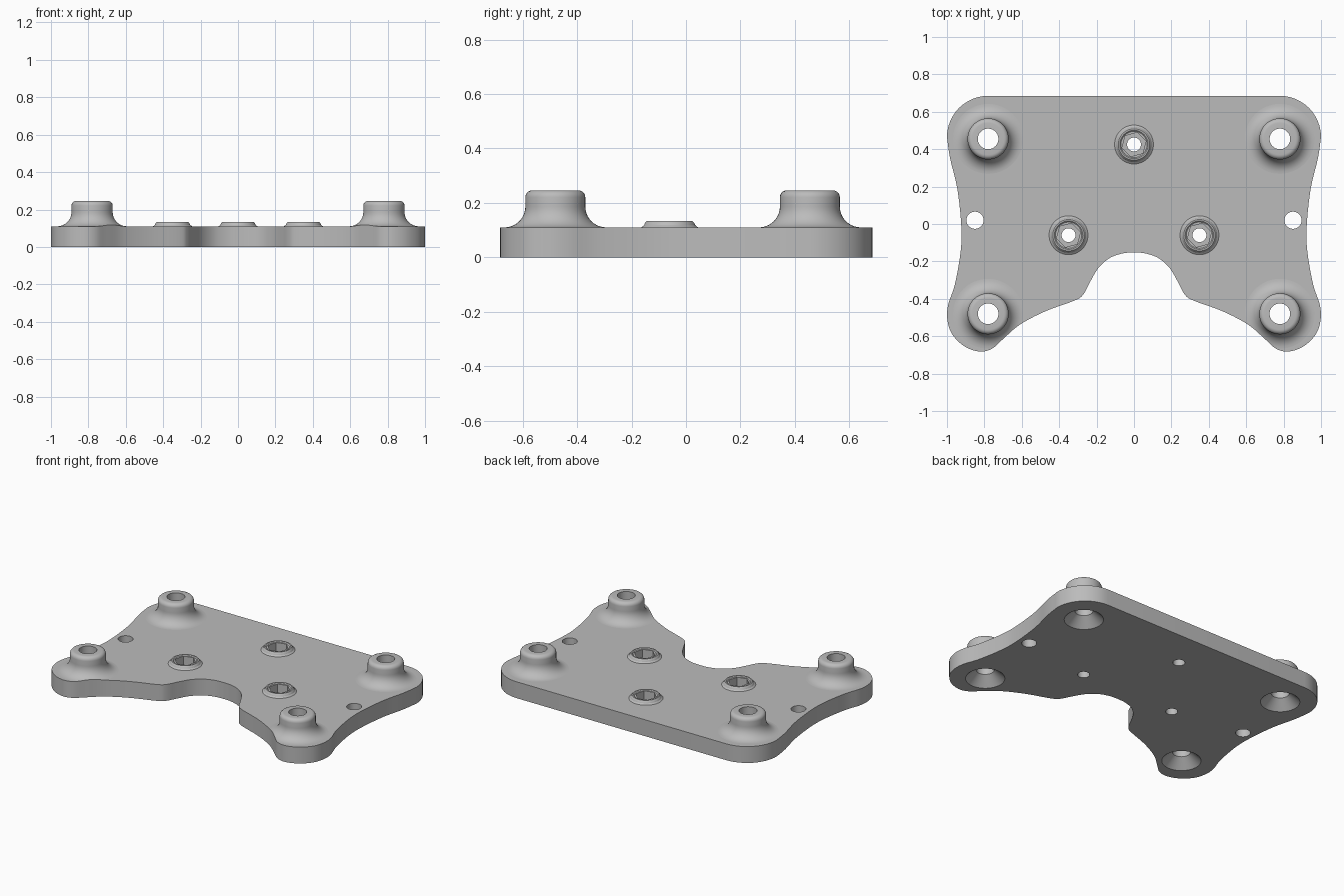
import bpy, bmesh, math
from mathutils import Vector

cube = bpy.data.objects.get("Cube")
if cube:
    bpy.data.objects.remove(cube, do_unlink=True)

T = 0.11                                   # plate thickness
POSTS = [(sx * 0.78, y) for sx in (-1, 1) for y in (0.455, -0.48)]
NUTS = [(0, 0.425), (-0.35, -0.06), (0.35, -0.06)]
PINS = [(-0.85, 0.02), (0.85, 0.02)]

metal = bpy.data.materials.new("plain grey")
metal.use_nodes = True
GREY = (0.5, 0.5, 0.5, 1)
metal.diffuse_color = GREY
metal.node_tree.nodes["Principled BSDF"].inputs["Base Color"].default_value = GREY


def make(name, bm):
    bmesh.ops.recalc_face_normals(bm, faces=bm.faces)
    me = bpy.data.meshes.new(name)
    bm.to_mesh(me)
    bm.free()
    me.materials.append(metal)
    ob = bpy.data.objects.new(name, me)
    bpy.context.collection.objects.link(ob)
    return ob


def prism(name, pts, z0, z1):
    """Extrude a flat outline between two heights."""
    bm = bmesh.new()
    face = bm.faces.new([bm.verts.new((x, y, z0)) for x, y in pts])
    top = bmesh.ops.extrude_face_region(bm, geom=[face])["geom"]
    bmesh.ops.translate(bm, vec=(0, 0, z1 - z0),
                        verts=[v for v in top if isinstance(v, bmesh.types.BMVert)])
    return make(name, bm)


def lathe(name, profile, centre, n=48, ring=False):
    """Spin (radius, z) points; a ring joins last to first, otherwise ends are capped."""
    bm = bmesh.new()
    rows = [[bm.verts.new((centre[0] + r * math.cos(2 * math.pi * i / n),
                           centre[1] + r * math.sin(2 * math.pi * i / n), z))
             for i in range(n)] for r, z in profile]
    pairs = list(zip(rows, rows[1:]))
    if ring:
        pairs.append((rows[-1], rows[0]))
    else:
        bm.faces.new(rows[0])
        bm.faces.new(rows[-1])
    for a, b in pairs:
        for i in range(n):
            j = (i + 1) % n
            bm.faces.new((a[i], a[j], b[j], b[i]))
    return make(name, bm)


def ngon(c, r, n, turn=0.0):
    return [(c[0] + r * math.cos(turn + 2 * math.pi * i / n),
             c[1] + r * math.sin(turn + 2 * math.pi * i / n)) for i in range(n)]


def arc(cx, cz, r, a0, a1, n):
    return [(cx + r * math.cos(math.radians(a0 + (a1 - a0) * i / n)),
             cz + r * math.sin(math.radians(a0 + (a1 - a0) * i / n))) for i in range(n + 1)]


def boolean(ob, tool, op="DIFFERENCE"):
    mod = ob.modifiers.new("cut", "BOOLEAN")
    mod.operation, mod.object, mod.solver = op, tool, "EXACT"
    activate(ob)
    bpy.ops.object.modifier_apply(modifier=mod.name)


def activate(ob):
    bpy.ops.object.select_all(action="DESELECT")
    ob.select_set(True)
    bpy.context.view_layer.objects.active = ob


def drop(ob):
    bpy.data.objects.remove(ob, do_unlink=True)


def smooth(ob):
    activate(ob)
    bpy.ops.object.shade_smooth_by_angle(angle=math.radians(30))


def spline(pts, steps=5):
    """Smooth curve through the points (Catmull-Rom)."""
    p = [Vector(q) for q in pts]
    p = [2 * p[0] - p[1]] + p + [2 * p[-1] - p[-2]]
    out = []
    for a, b, c, d in zip(p, p[1:], p[2:], p[3:]):
        for k in range(steps):
            t = k / steps
            out.append(tuple(0.5 * (2 * b + (c - a) * t + (2 * a - 5 * b + 4 * c - d) * t * t
                                    + (3 * b - a - 3 * c + d) * t ** 3)))
    return out + [tuple(p[-2])]


# Plate outline: right half, then mirrored
corner = arc(0.78, 0.465, 0.22, 90, 0, 12)
side = spline([(1.0, 0.465), (0.983, 0.35), (0.945, 0.19), (0.924, 0.0), (0.926, -0.14),
               (0.957, -0.32), (0.993, -0.43), (0.998, -0.51), (0.972, -0.59),
               (0.905, -0.655), (0.825, -0.682), (0.76, -0.667), (0.70, -0.615),
               (0.61, -0.538), (0.475, -0.467), (0.315, -0.408), (0.27, -0.375),
               (0.235, -0.31), (0.19, -0.235), (0.13, -0.182), (0.06, -0.157), (0, -0.152)])
half = corner + side[1:]
outline = half + [(-x, y) for x, y in reversed(half[:-1])]

plate = prism("base_plate", outline, 0, T)
clip = prism("outline_clip", outline, T - 0.2, 0.5)

# Holes through the plate
cutters = [lathe("post_hole", [(0.13, -0.01), (0.12, 0), (0.055, 0.06), (0.055, 0.3)], c)
           for c in POSTS]
cutters += [prism("pin_hole", ngon(c, 0.046, 32), -0.1, 0.3) for c in PINS]
cutters += [prism("screw_hole", ngon(c, 0.037, 32), -0.1, 0.3) for c in NUTS]
hexes = [prism("hex_pocket", ngon(c, 0.066, 6, math.radians(15)), 0.045, 0.3) for c in NUTS]
for tool in cutters + hexes:
    boolean(plate, tool)
smooth(plate)

# Corner standoffs with flared feet, trimmed to the plate edge
profile = ([(0.055, T)] + arc(0.187, T + 0.077, 0.077, 270, 180, 10)
           + arc(0.085, 0.221, 0.025, 0, 90, 5) + [(0.055, 0.246)])
for c in POSTS:
    name = ("back" if c[1] > 0 else "front") + ("_left" if c[0] > 0 else "_right")
    post = lathe(name + "_standoff", profile, c, ring=True)
    boolean(post, clip, "INTERSECT")
    smooth(post)

# Low collars around the hex pockets
for name, c, tool in zip(("back", "front_right", "front_left"), NUTS, hexes):
    collar = lathe(name + "_hex_collar",
                   [(0.104, T), (0.094, 0.118), (0.091, 0.126), (0.084, 0.133),
                    (0.076, 0.133), (0.070, 0.128), (0.02, 0.128)], c)
    boolean(collar, tool)
    smooth(collar)

for ob in cutters + hexes + [clip]:
    drop(ob)
